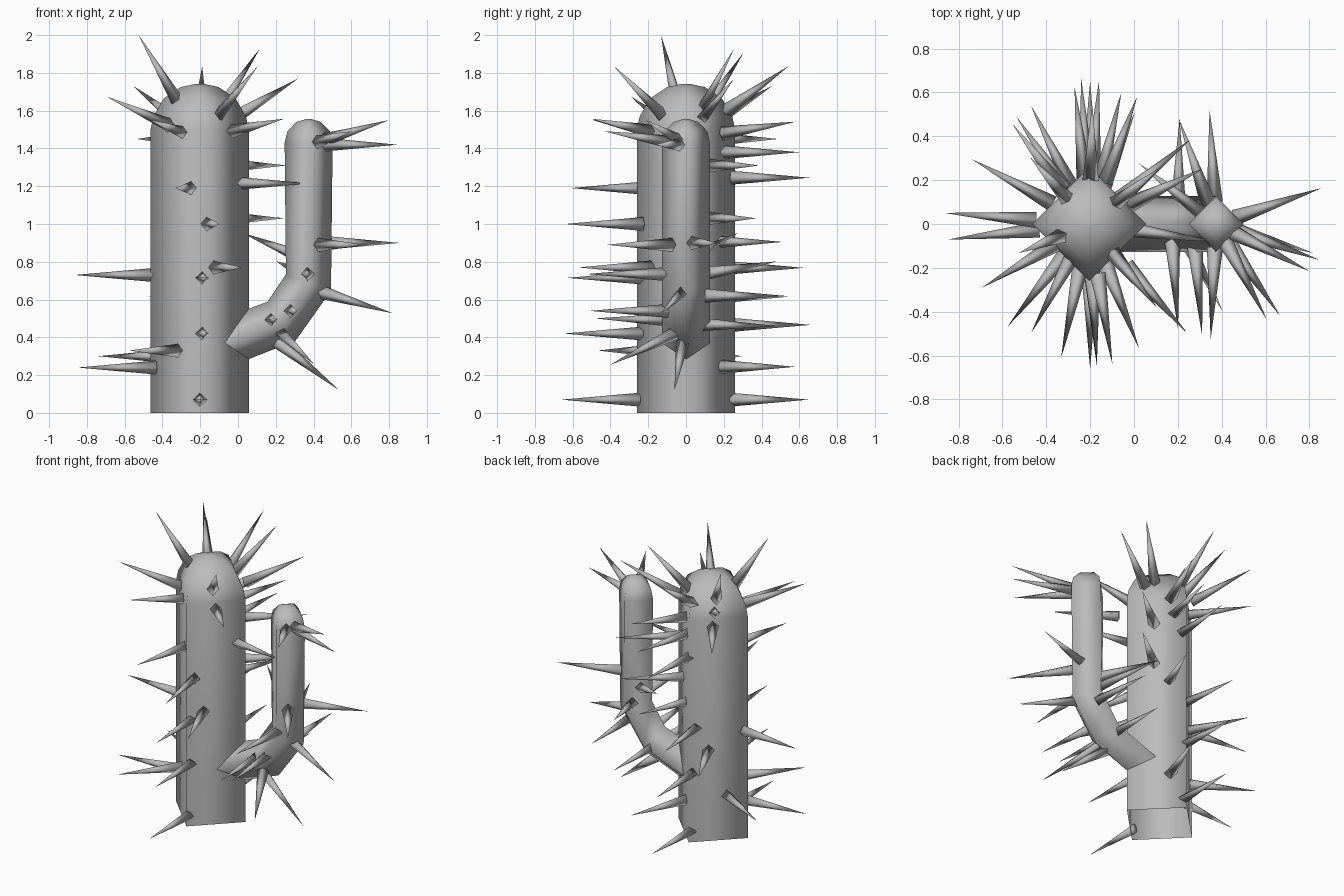
import bpy, bmesh, math
from mathutils import Vector

if "Cube" in bpy.data.objects:
    bpy.data.objects.remove(bpy.data.objects["Cube"])

grey = bpy.data.materials.new("cactus_grey")
grey.diffuse_color = (0.5, 0.5, 0.5, 1)
grey.use_nodes = True
grey.node_tree.nodes["Principled BSDF"].inputs["Base Color"].default_value = grey.diffuse_color


def finish(name, bm):
    bmesh.ops.recalc_face_normals(bm, faces=bm.faces)
    for f in bm.faces:
        f.smooth = True
    me = bpy.data.meshes.new(name)
    bm.to_mesh(me)
    bm.free()
    me.materials.append(grey)
    ob = bpy.data.objects.new(name, me)
    bpy.context.collection.objects.link(ob)
    return ob


def tube(name, stations):
    """Four-sided tube, open below; station = (x, z, tilt in degrees, radius)."""
    bm = bmesh.new()
    rings = []
    for x, z, tilt, r in stations:
        a = math.radians(tilt)
        across = Vector((math.sin(a), 0, -math.cos(a)))
        side = Vector((0, 1, 0))
        c = Vector((x, 0, z))
        rings.append([bm.verts.new(c + d * r) for d in (across, side, -across, -side)])
    for lo, hi in zip(rings, rings[1:]):
        for i in range(4):
            j = (i + 1) % 4
            bm.faces.new((lo[i], lo[j], hi[j], hi[i]))
    bm.faces.new(rings[-1])
    return finish(name, bm)


# Trunk with rounded top
tube("trunk", [(-0.203, z, 90, r) for z, r in (
    (0, 0.26), (0.22, 0.26), (1.5, 0.26), (1.57, 0.245), (1.665, 0.19),
    (1.725, 0.10), (1.742, 0.02))])

# Bent arm with rounded top
tube("arm", [(-0.15, 0.34, 22, 0.127), (0.23, 0.485, 36, 0.127), (0.373, 0.69, 70, 0.127)]
     + [(0.374, z, 90, r) for z, r in (
         (1.43, 0.127), (1.49, 0.113), (1.54, 0.065), (1.555, 0.015))])


def spikes(name, pairs, length=0.42, radius=0.037):
    """Four-sided thorns, each given by its tip and the point it radiates from."""
    bm = bmesh.new()
    for tip, origin in pairs:
        d = (Vector(tip) - Vector(origin)).normalized()
        tip = Vector(tip) + d * 0.01
        u = d.cross(Vector((0, 0, 1))).normalized()
        v = d.cross(u)
        base = tip - d * length
        ring = [bm.verts.new(base + w * radius) for w in (u, v, -u, -v)]
        top = bm.verts.new(tip)
        for i in range(4):
            bm.faces.new((ring[i], ring[(i + 1) % 4], top))
        bm.faces.new(ring[::-1])
    return finish(name, bm)


# Thorn tips on the trunk: dome, front, sides, back
trunk_tips = [
    (-.52, -.13, 1.99), (-.19, .535, 1.83), (.11, .25, 1.92), (.10, -.376, 1.83),
    (.31, .25, 1.765), (-.55, .45, 1.727), (-.686, -.286, 1.67), (-.465, -.49, 1.55),
    (.236, -.49, 1.555), (-.53, .48, 1.45), (-.47, .30, 1.90),
    (-.33, -.60, 1.19), (-.10, -.63, 1.0), (.02, -.56, .77), (-.17, -.62, .715),
    (-.17, -.636, .42), (-.2, -.65, .07), (-.57, -.46, .33),
    (-.855, .05, .73), (-.84, -.07, .24), (-.73, .29, .30), (.37, -.08, 1.215),
    (-.2, .64, .07), (-.16, .645, 1.245), (-.24, .65, .466), (-.27, .615, .768),
    (.01, .567, .244), (-.06, .59, 1.38), (.01, .57, 1.54), (-.465, .53, .615),
    (.25, .38, 1.31), (.236, .366, 1.03), (0, .50, .905)]
spikes("trunk_thorns", [(t, (-0.203, 0, min(t[2], 1.45))) for t in trunk_tips])

# Thorn tips on the upright part of the arm
arm_tips = [
    (.79, -.21, 1.547), (.835, -.16, 1.42), (.60, -.425, 1.49), (.845, .16, .90),
    (.66, -.41, .89), (.35, -.515, .735), (.345, .51, .62)]
spikes("arm_thorns", [(t, (0.374, 0, min(t[2], 1.42))) for t in arm_tips])

# Thorns around the elbow
spikes("elbow_thorns", [
    ((.81, -.13, .53), (.37, 0, .66)), ((.527, -.06, .127), (.09, 0, .47)),
    ((.31, -.50, .54), (.27, 0, .54)), ((.20, -.47, .50), (.17, 0, .49)),
    ((.40, -.39, .26), (.20, 0, .45)), ((.03, .27, .95), (.37, 0, .81)),
    ((.208, .47, .80), (.37, 0, .72)), ((.208, .47, .46), (.2, 0, .47))])
